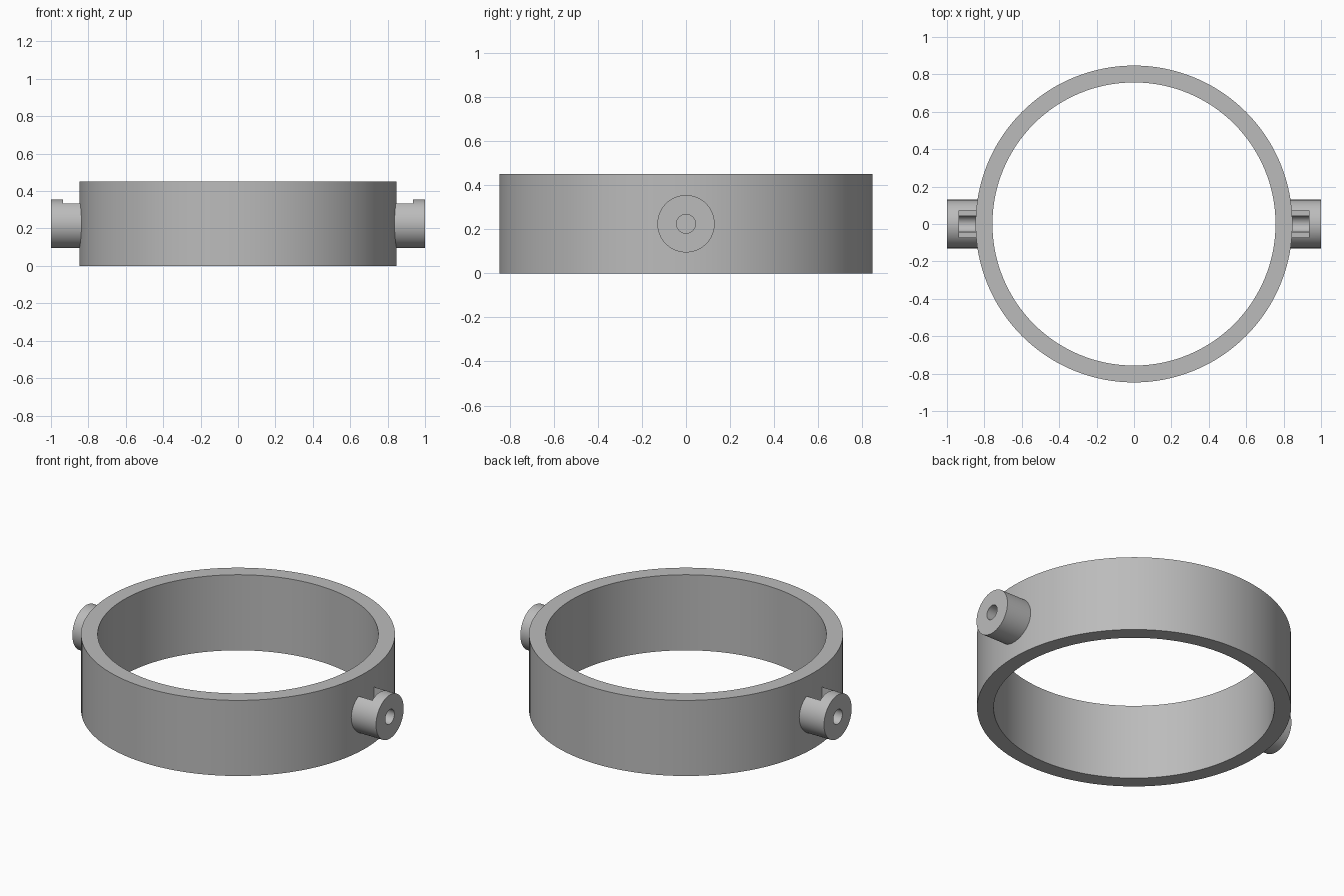
import bpy
from math import pi, radians

default = bpy.data.objects.get("Cube")
if default:
    bpy.data.objects.remove(default, do_unlink=True)

OUTER, INNER, HEIGHT = 0.847, 0.757, 0.45
MID = HEIGHT / 2

grey = bpy.data.materials.new("plain grey")
grey.use_nodes = True
colour = (0.5, 0.5, 0.5, 1)
grey.diffuse_color = colour
grey.node_tree.nodes["Principled BSDF"].inputs["Base Color"].default_value = colour


def cylinder(name, radius, depth, location, along_x=False, sides=64):
    bpy.ops.mesh.primitive_cylinder_add(
        vertices=sides, radius=radius, depth=depth, location=location,
        rotation=(0, pi / 2 if along_x else 0, 0))
    obj = bpy.context.object
    obj.name = name
    return obj


def box(name, size, location):
    bpy.ops.mesh.primitive_cube_add(size=1, location=location)
    obj = bpy.context.object
    obj.name = name
    obj.scale = size
    return obj


def cut(target, cutter):
    mod = target.modifiers.new("cut", "BOOLEAN")
    mod.operation = "DIFFERENCE"
    mod.solver = "EXACT"
    mod.object = cutter
    bpy.context.view_layer.objects.active = target
    bpy.ops.object.modifier_apply(modifier=mod.name)
    bpy.data.objects.remove(cutter, do_unlink=True)


def finish(obj):
    obj.data.materials.clear()
    obj.data.materials.append(grey)
    bpy.ops.object.select_all(action="DESELECT")
    obj.select_set(True)
    bpy.context.view_layer.objects.active = obj
    bpy.ops.object.shade_smooth_by_angle(angle=radians(30))


# Open ring band
ring = cylinder("ring_band", OUTER, HEIGHT, (0, 0, MID), sides=128)
cut(ring, cylinder("bore", INNER, HEIGHT * 2, (0, 0, MID), sides=128))
finish(ring)

# Side bosses, each with a screw hole and a nut slot open at the top
for side, label in ((1, "left"), (-1, "right")):
    boss = cylinder(label + "_boss", 0.13, 0.18, (side * 0.91, 0, MID), True)
    cut(boss, cylinder("hole", 0.043, 0.4, (side * 1.02, 0, MID), True, 32))
    cut(boss, box("slot", (0.135, 0.144, 0.2), (side * 0.8675, 0, MID + 0.1)))
    finish(boss)
